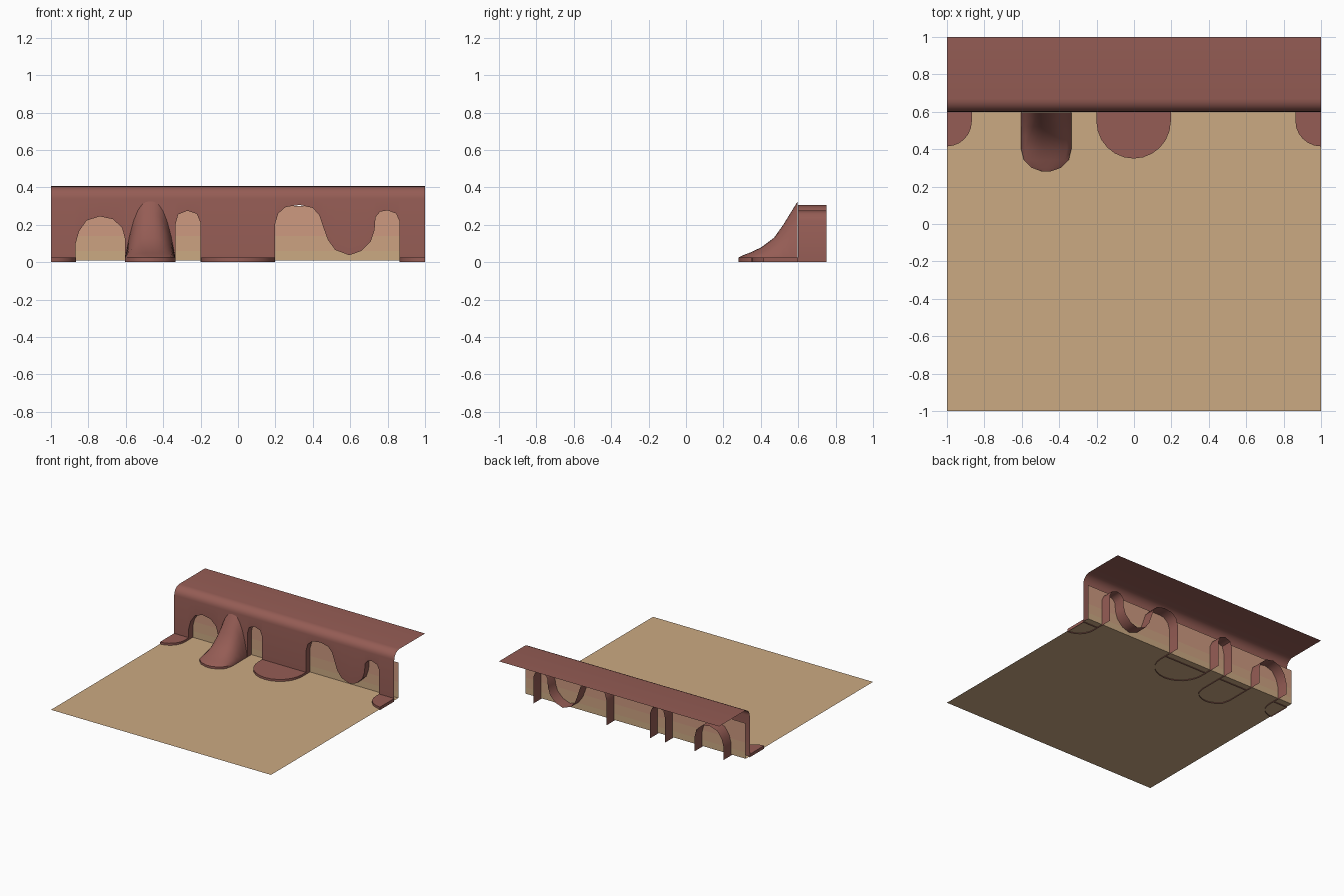
import bpy, bmesh, math

if "Cube" in bpy.data.objects:
    bpy.data.objects.remove(bpy.data.objects["Cube"])


def mat(name, col):
    m = bpy.data.materials.new(name)
    m.diffuse_color = (*col, 1)
    m.use_nodes = True
    m.node_tree.nodes["Principled BSDF"].inputs["Base Color"].default_value = m.diffuse_color
    return m


CLIFF = mat("red brown rock", (0.30, 0.108, 0.09))
SAND = mat("tan sand", (0.60, 0.40, 0.225))
BLUSH = mat("pink sand", (0.61, 0.32, 0.215))
MIXED = mat("blush sand", (0.605, 0.36, 0.22))

Y0, Y1, LIP = 0.60, 0.75, 0.34   # rock front, tunnel end, start of the lip
BASE = 0.025                      # height of the low feet


def build(name, faces, mats, smooth=True, rule=None):
    """Object from a list of faces, each a list of points."""
    bm = bmesh.new()
    for f in faces:
        bm.faces.new([bm.verts.new(p) for p in f])
    bmesh.ops.remove_doubles(bm, verts=bm.verts, dist=1e-4)
    if rule:
        for f in bm.faces:
            f.material_index = rule(f.calc_center_median())
    me = bpy.data.meshes.new(name)
    bm.to_mesh(me)
    bm.free()
    ob = bpy.data.objects.new(name, me)
    for m in mats:
        me.materials.append(m)
    bpy.context.collection.objects.link(ob)
    if smooth:
        bpy.ops.object.select_all(action='DESELECT')
        bpy.context.view_layer.objects.active = ob
        ob.select_set(True)
        bpy.ops.object.shade_smooth_by_angle(angle=math.radians(50))
    return ob


def bridge(rows):
    """Quads between neighbouring rows of points."""
    return [[a[i], a[i + 1], b[i + 1], b[i]]
            for a, b in zip(rows, rows[1:]) for i in range(len(a) - 1)]


# Ground sheet and the recessed wall behind the openings
build("ground", [[(-1, -1, .008), (1, -1, .008), (1, .653, .008), (-1, .653, .008)]], [SAND], False)
rows = [[(-1, .653, z), (1, .653, z)] for z in (.008, .06, .14, .30)]
build("recess_wall", bridge(rows), [SAND, MIXED, BLUSH], False,
      lambda c: 0 if c.z < .06 else 1 if c.z < .14 else 2)

# Outlines (x, z) of the three openings in the rock face
OPENINGS = [
    [(-.868, 0), (-.868, .10), (-.85, .165), (-.81, .222), (-.74, .245),
     (-.67, .23), (-.62, .185), (-.603, .12), (-.603, 0)],
    [(-.335, 0), (-.335, .20), (-.32, .255), (-.27, .275), (-.22, .258),
     (-.2, .21), (-.2, 0)],
    [(.197, 0), (.197, .20), (.215, .26), (.255, .295), (.33, .306), (.40, .29),
     (.435, .25), (.455, .19), (.48, .12), (.52, .065), (.595, .037), (.66, .06),
     (.71, .11), (.73, .17), (.735, .24), (.76, .27), (.80, .277), (.845, .26),
     (.863, .22), (.863, 0)],
]
edge = [(-1, 0)] + [p for o in OPENINGS for p in o] + [(1, 0)]

# Rock face: strips from the opening edge up to the lip
faces = []
for (xa, za), (xb, zb) in zip(edge, edge[1:]):
    if xb - xa > 1e-4:
        faces.append([(xa, Y0, za), (xb, Y0, zb), (xb, Y0, LIP), (xa, Y0, LIP)])
# Rounded lip and flat top, sharing the columns of the rock face
xs = sorted({p[0] for p in edge})
prof = [(Y0 + .07 * (1 - math.cos(t)), LIP + .066 * math.sin(t))
        for t in [i * math.pi / 12 for i in range(7)]] + [(1, LIP + .066)]
faces += bridge([[(x, y, z) for x in xs] for y, z in prof])
build("rock_face_and_top", faces, [CLIFF])

# Inner sides of the openings
for i, o in enumerate(OPENINGS):
    ob = build(f"opening_side_{i + 1}",
               bridge([[(x, y, z) for x, z in o] for y in (Y1, Y0)]), [CLIFF])


def foot_outline(cx, hw, y_start, tip, a0=0, a1=180, n=12):
    """Rounded outline of a foot seen from above."""
    pts = []
    for i in range(n + 1):
        a = math.radians(a0 + (a1 - a0) * i / n)
        pts.append((cx - hw * math.cos(a), y_start - (y_start - tip) * math.sin(a)))
    return pts


# Low flat feet: middle one and a half at each end
def low_foot(name, pts):
    pts = [(pts[0][0], Y0)] + pts + [(pts[-1][0], Y0)]
    faces = [[(x, y, BASE) for x, y in pts]]
    faces += bridge([[(x, y, 0) for x, y in pts], [(x, y, BASE) for x, y in pts]])
    build(name, faces, [CLIFF])


low_foot("middle_foot", foot_outline(-.002, .199, .55, .35))
low_foot("left_foot", foot_outline(-1, .133, .55, .415, 90, 180, 6))
low_foot("right_foot", foot_outline(1, .137, .55, .415, 0, 90, 6))

# Tall flowing foot: domed cross-sections that climb the rock face
CREST = [(.28, .025), (.30, .035), (.34, .05), (.40, .078), (.47, .13),
         (.52, .20), (.56, .265), (.597, .325)]
CX, HW, BEND = -.469, .134, .39
rows = []
for y, crest in CREST:
    w = HW * math.sqrt(max(0, 1 - ((BEND - y) / .1101) ** 2)) if y < BEND else HW
    w = max(w, .02)
    row = [(CX - w, y, 0)]
    for i in range(13):
        u = i / 6 - 1
        row.append((CX + w * u, y, BASE + (crest - BASE) * (1 - abs(u) ** 2.6)))
    rows.append(row + [(CX + w, y, 0)])
tip = rows[0]
build("flowing_foot", bridge(rows) + [tip[::-1]], [CLIFF])
